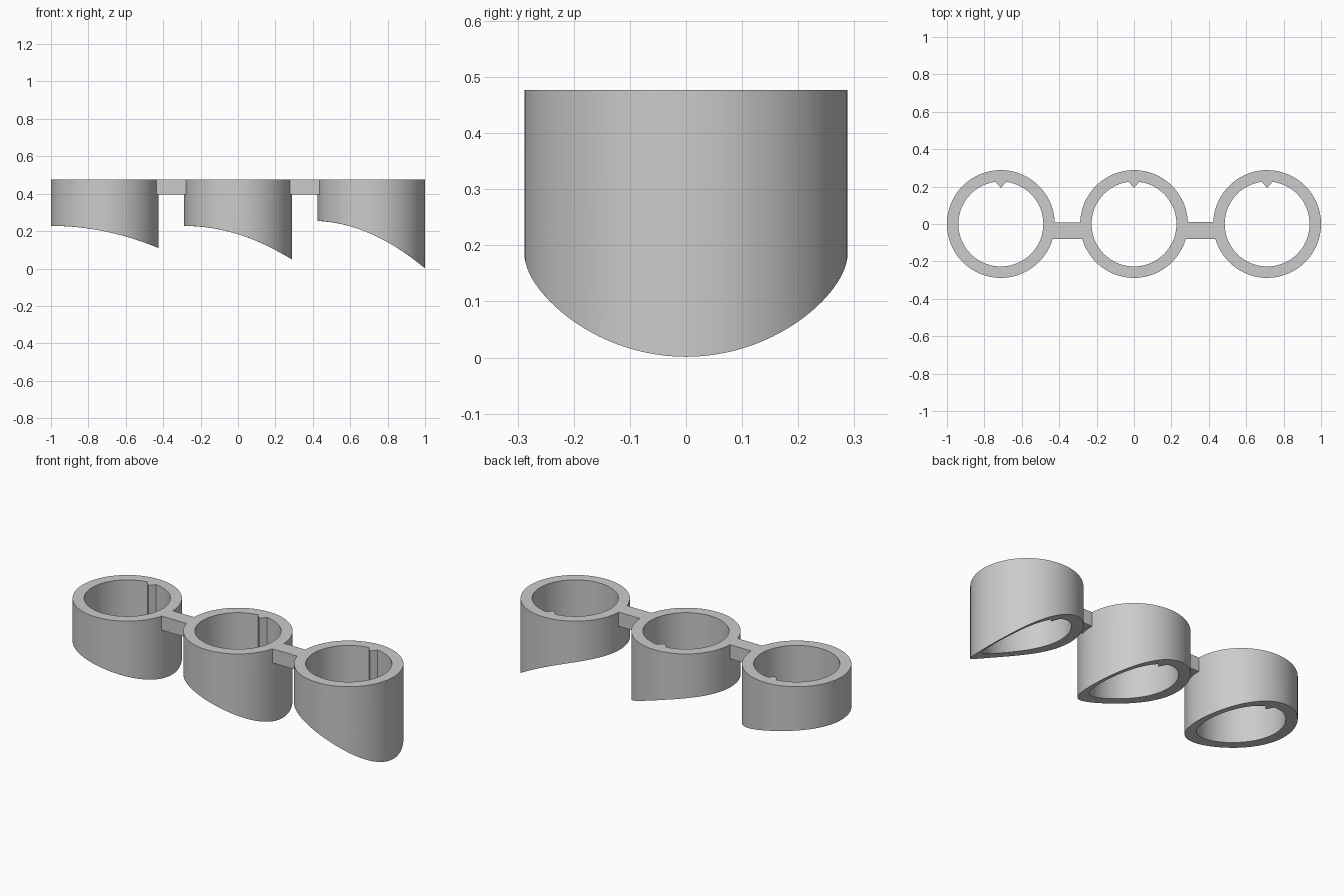
import bpy
import bmesh
from math import cos, sin, tau, radians

cube = bpy.data.objects.get("Cube")
if cube:
    bpy.data.objects.remove(cube, do_unlink=True)

gray = bpy.data.materials.new("light_gray")
gray.use_nodes = True
color = (0.6, 0.6, 0.6, 1)
gray.diffuse_color = color
gray.node_tree.nodes["Principled BSDF"].inputs["Base Color"].default_value = color

TOP = 0.477
OUTER, INNER = 0.288, 0.227
SPACING = 0.712
SEGMENTS = 100
RIDGE = {0: 0.193, 1: 0.208}   # inner radius at the ridge tip and flanks


def finish(bm, name):
    bmesh.ops.recalc_face_normals(bm, faces=bm.faces)
    mesh = bpy.data.meshes.new(name)
    bm.to_mesh(mesh)
    bm.free()
    mesh.materials.append(gray)
    obj = bpy.data.objects.new(name, mesh)
    bpy.context.collection.objects.link(obj)
    return obj


def make_ring(name, cx, start, slope, bend):
    """Tube with an inner ridge at the back and a curved, slanting bottom."""
    bm = bmesh.new()

    def bottom(x):
        t = x + OUTER
        return start - slope * t - bend * t * t

    loops = []
    for i in range(SEGMENTS):
        a = tau * i / SEGMENTS
        inner = RIDGE.get(abs(i - SEGMENTS // 4), INNER)
        column = []
        for r, at_top in ((OUTER, True), (OUTER, False), (inner, False), (inner, True)):
            x, y = r * cos(a), r * sin(a)
            column.append(bm.verts.new((cx + x, y, TOP if at_top else bottom(x))))
        loops.append(column)
    for i, here in enumerate(loops):
        after = loops[(i + 1) % SEGMENTS]
        for j in range(4):
            k = (j + 1) % 4
            bm.faces.new((here[j], here[k], after[k], after[j]))
    obj = finish(bm, name)
    bpy.ops.object.select_all(action="DESELECT")
    obj.select_set(True)
    bpy.context.view_layer.objects.active = obj
    bpy.ops.object.shade_smooth_by_angle(angle=radians(20))


def make_bridge(name, cx, back):
    """Flat bar joining two neighbouring rings, flush with their tops."""
    front, low = -0.079, 0.395
    bm = bmesh.new()
    bmesh.ops.create_cube(bm, size=1)
    bmesh.ops.scale(bm, vec=(SPACING - 0.51, back - front, TOP - low), verts=bm.verts)
    bmesh.ops.translate(bm, vec=(cx, (back + front) / 2, (TOP + low) / 2), verts=bm.verts)
    finish(bm, name)


# Three rings, each with a steeper bottom than the one before
make_ring("right_ring", -SPACING, 0.228, 0.0, 0.357)
make_ring("middle_ring", 0, 0.228, 0.0, 0.54)
make_ring("left_ring", SPACING, 0.255, 0.047, 0.683)

# Connecting bars
make_bridge("right_bridge", -SPACING / 2, 0.008)
make_bridge("left_bridge", SPACING / 2, 0.012)
